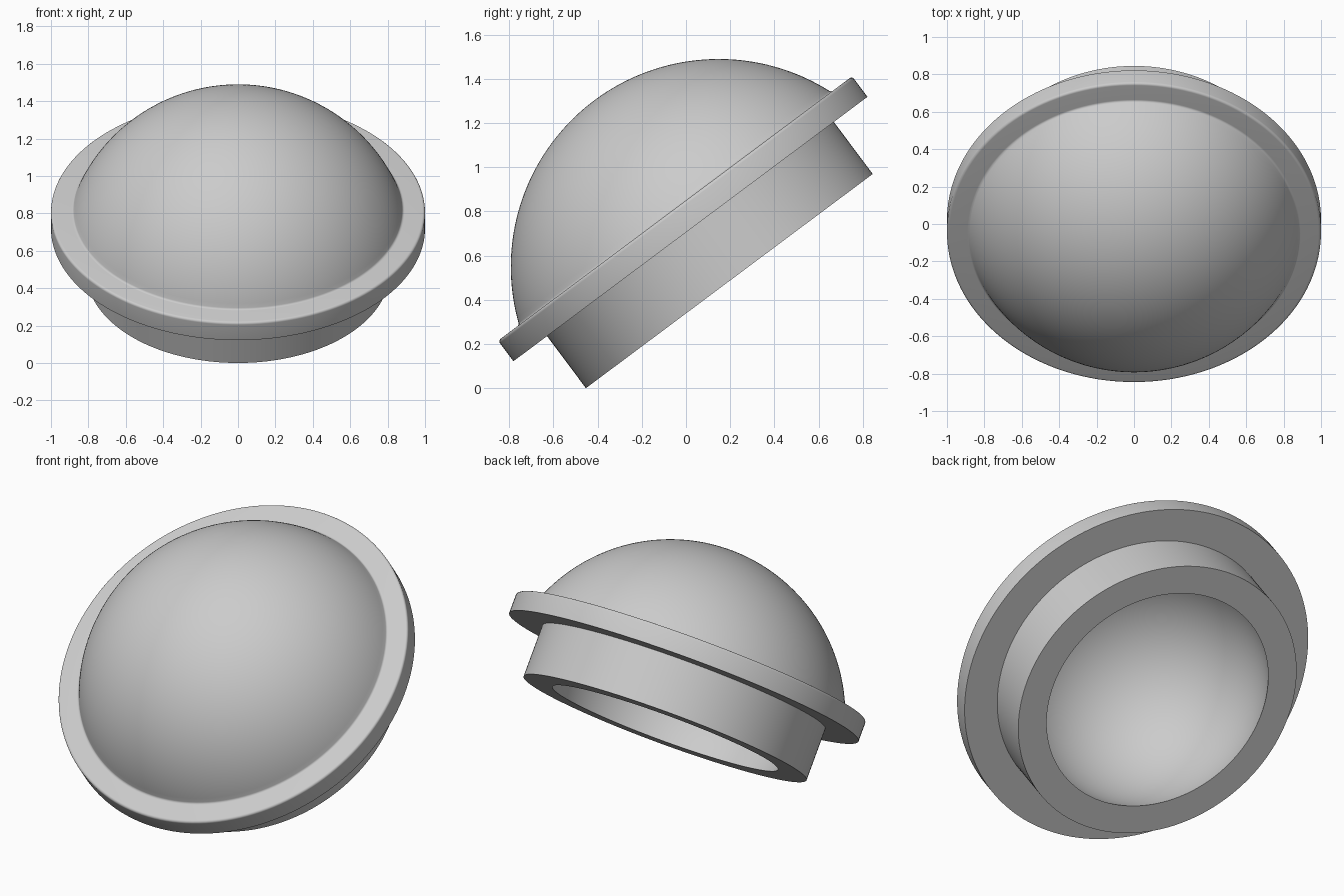
import bpy
import bmesh
from math import sin, cos, pi, radians, sqrt, asin, atan2

cube = bpy.data.objects.get("Cube")
if cube:
    bpy.data.objects.remove(cube, do_unlink=True)

# Dimensions along and around the tilted axis
TILT = radians(36.75)
COLLAR_R, COLLAR_H = 0.81, 0.294
FLANGE_R, FLANGE_TOP = 1.0, 0.41
DOME_R, DOME_H = 0.941, 0.08
OPENING_R, CAVITY_R = 0.645, 0.69
FILLET = 0.014


def arc(cr, ch, radius, start, end, steps):
    """Points (radius, height) on a circular arc."""
    return [(cr + radius * cos(start + (end - start) * i / steps),
             ch + radius * sin(start + (end - start) * i / steps))
            for i in range(steps + 1)]


def lathe(name, profile, segments=160):
    """Revolve a profile around z."""
    bm = bmesh.new()
    verts = [bm.verts.new((r, 0, h)) for r, h in profile]
    edges = [bm.edges.new(pair) for pair in zip(verts, verts[1:])]
    bmesh.ops.spin(bm, geom=verts + edges, cent=(0, 0, 0), axis=(0, 0, 1),
                   angle=2 * pi, steps=segments)
    bmesh.ops.remove_doubles(bm, verts=bm.verts, dist=0.0001)
    bmesh.ops.recalc_face_normals(bm, faces=bm.faces)
    mesh = bpy.data.meshes.new(name)
    bm.to_mesh(mesh)
    bm.free()
    obj = bpy.data.objects.new(name, mesh)
    bpy.context.collection.objects.link(obj)
    return obj


# Round cavity, from its crown down to the narrower collar opening
cavity_h = sqrt(CAVITY_R ** 2 - OPENING_R ** 2)
profile = arc(0, cavity_h, CAVITY_R, pi / 2, -asin(cavity_h / CAVITY_R), 48)
profile[0] = (0, cavity_h + CAVITY_R)

# Collar wall and flange underside
profile += [(COLLAR_R, 0), (COLLAR_R, COLLAR_H), (FLANGE_R, COLLAR_H)]

# Rounded upper rim of the flange
profile += arc(FLANGE_R - FILLET, FLANGE_TOP - FILLET, FILLET, 0, pi / 2, 5)

# Concave fillet where the dome meets the flange
rise = FLANGE_TOP + FILLET - DOME_H
reach = sqrt((DOME_R + FILLET) ** 2 - rise ** 2)
contact = atan2(rise, reach)
profile += arc(reach, FLANGE_TOP + FILLET, FILLET, -pi / 2, contact - pi, 5)

# Outer dome up to its crown
profile += arc(0, DOME_H, DOME_R, contact, pi / 2, 48)[1:]
profile[-1] = (0, DOME_H + DOME_R)

cap = lathe("domed_cap", profile)
cap.rotation_euler = (TILT, 0, 0)
cap.location = (0, 0.196, COLLAR_R * sin(TILT))

# Plain grey finish
grey = bpy.data.materials.new("plain_grey")
grey.use_nodes = True
colour = (0.6, 0.6, 0.6, 1)
grey.diffuse_color = colour
grey.node_tree.nodes["Principled BSDF"].inputs["Base Color"].default_value = colour
cap.data.materials.append(grey)

bpy.ops.object.select_all(action="DESELECT")
cap.select_set(True)
bpy.context.view_layer.objects.active = cap
bpy.ops.object.shade_smooth_by_angle(angle=radians(30))
